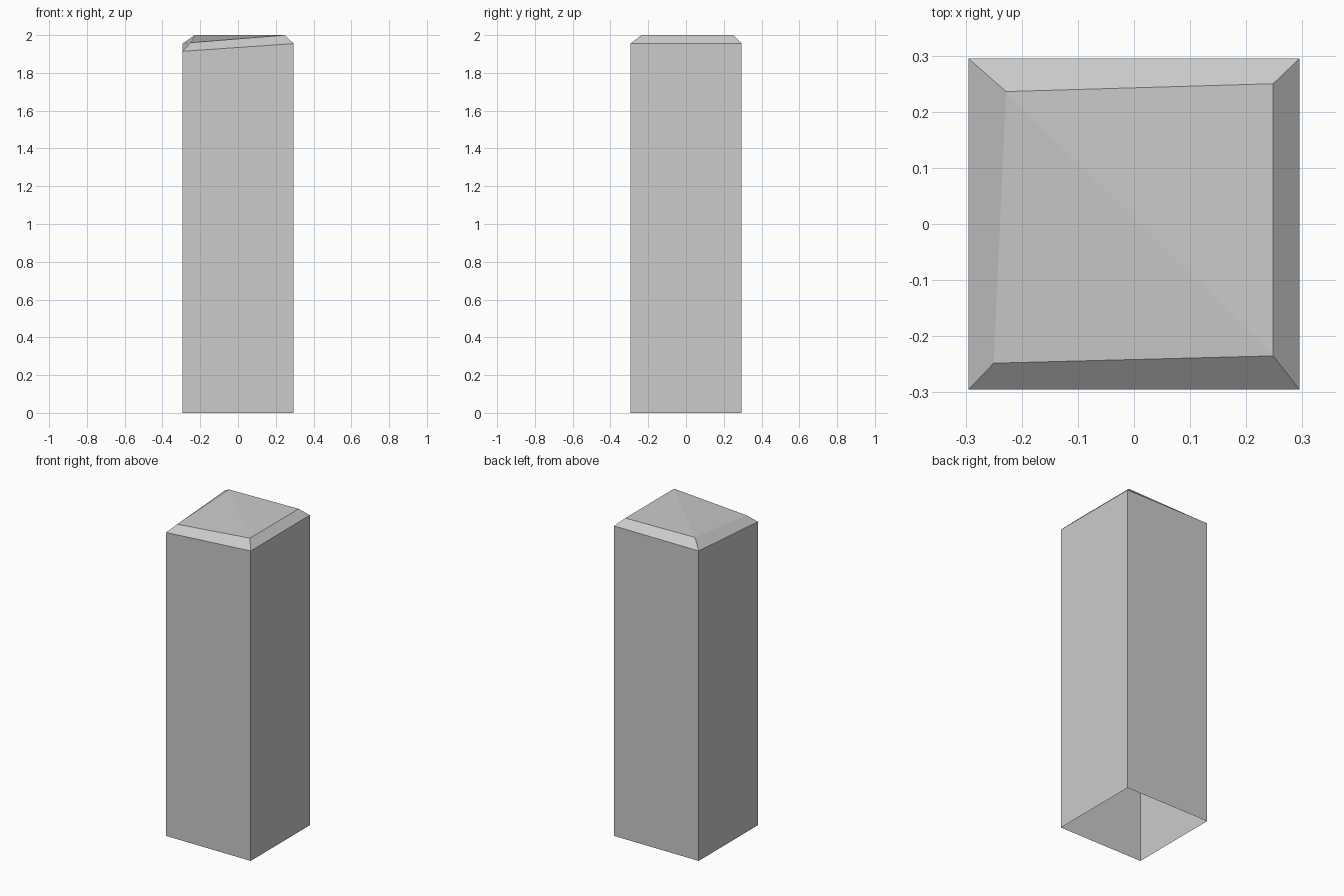
import bpy, bmesh

if "Cube" in bpy.data.objects:
    bpy.data.objects.remove(bpy.data.objects["Cube"])

H = 0.295  # half width of the post
CORNERS = [(-H, -H), (H, -H), (H, H), (-H, H)]
SHOULDER = [1.914, 1.955, 1.955, 1.955]  # front left corner sits lower
CAP = [(-0.25, -0.248, 1.96), (0.248, -0.235, 2.0),
       (0.248, 0.25, 2.0), (-0.228, 0.236, 2.0)]

bm = bmesh.new()


def ring(points):
    return [bm.verts.new(p) for p in points]


# Stacked rings: open base, shoulder, cap
rings = [ring([(x, y, 0) for x, y in CORNERS]),
         ring([(x, y, z) for (x, y), z in zip(CORNERS, SHOULDER)]),
         ring(CAP)]

# Walls and chamfers
for low, high in zip(rings, rings[1:]):
    for i in range(4):
        j = (i + 1) % 4
        bm.faces.new((low[i], low[j], high[j], high[i]))

# Top folded along the diagonal, dipping to the front left
a, b, c, d = rings[2]
bm.faces.new((a, b, d))
bm.faces.new((b, c, d))

mesh = bpy.data.meshes.new("post")
bm.to_mesh(mesh)
bm.free()
post = bpy.data.objects.new("post", mesh)
bpy.context.collection.objects.link(post)
